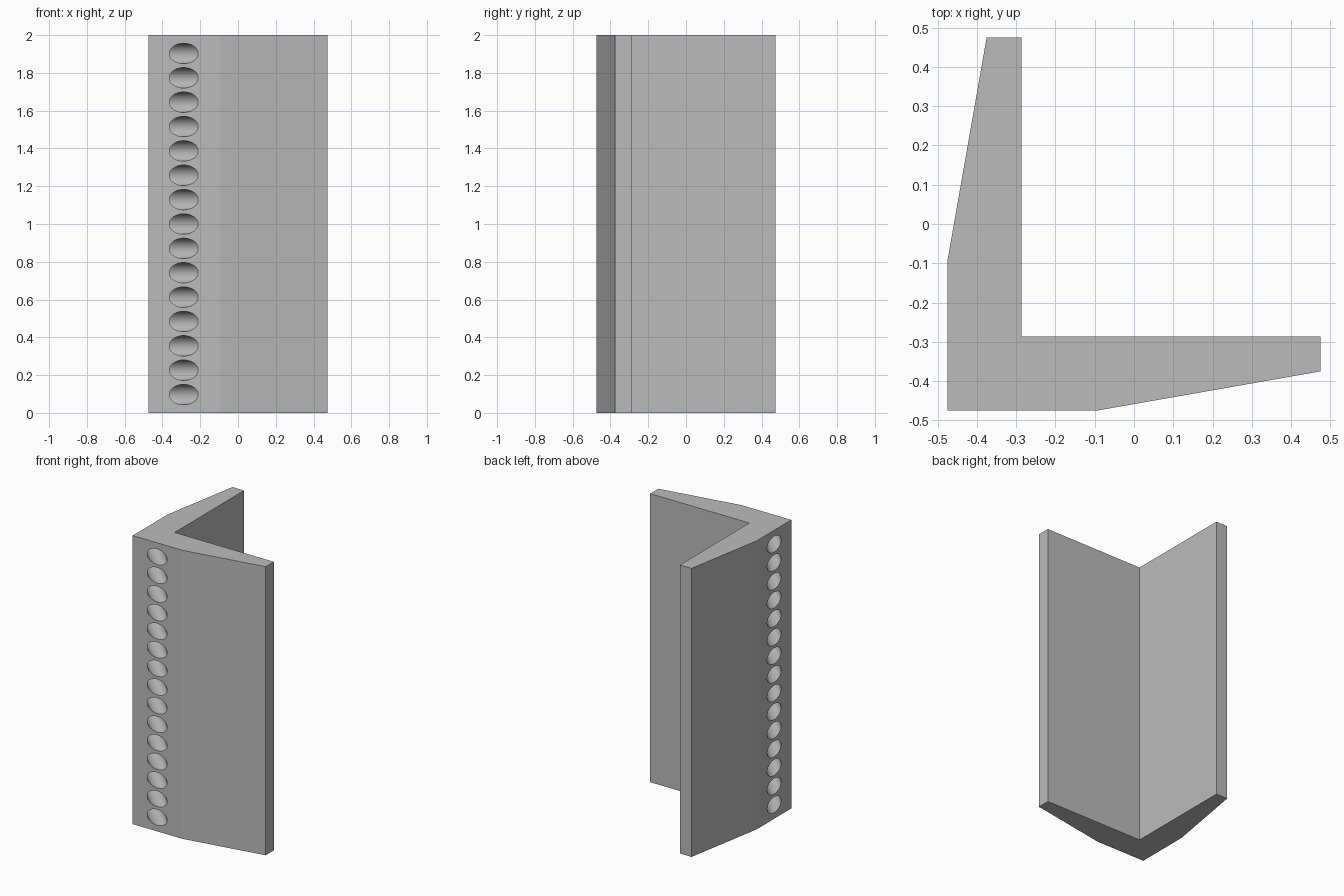
import bpy, bmesh, math
from mathutils import Matrix, Vector

if "Cube" in bpy.data.objects:
    bpy.data.objects.remove(bpy.data.objects["Cube"])

HEIGHT = 2.0
HOLES = 15
PITCH = 0.129
RADIUS = 0.054

steel = bpy.data.materials.new("steel_grey")
steel.diffuse_color = (0.5, 0.5, 0.5, 1)
steel.use_nodes = True
steel.node_tree.nodes["Principled BSDF"].inputs["Base Color"].default_value = steel.diffuse_color


def make_object(name, bm):
    bmesh.ops.recalc_face_normals(bm, faces=bm.faces)
    mesh = bpy.data.meshes.new(name)
    bm.to_mesh(mesh)
    bm.free()
    mesh.materials.append(steel)
    obj = bpy.data.objects.new(name, mesh)
    bpy.context.collection.objects.link(obj)
    return obj


# Tapered L-shaped profile: one leg, mirrored across the diagonal
leg = [(-0.475, -0.475), (-0.095, -0.475), (0.475, -0.375),
       (0.475, -0.286), (-0.286, -0.286)]
profile = leg + [(y, x) for x, y in leg[3:0:-1]]
bm = bmesh.new()
face = bm.faces.new([bm.verts.new((x, y, 0)) for x, y in profile])
result = bmesh.ops.extrude_face_region(bm, geom=[face])
top = [v for v in result["geom"] if isinstance(v, bmesh.types.BMVert)]
bmesh.ops.translate(bm, verts=top, vec=(0, 0, HEIGHT))
angle_bar = make_object("angle_bar", bm)

# Diagonal drill cylinders running through the outer corner
bm = bmesh.new()
axis = Vector((1, -1, 0)).to_track_quat('Z', 'Y').to_matrix().to_4x4()
for i in range(HOLES):
    z = HEIGHT / 2 + (i - (HOLES - 1) / 2) * PITCH
    bmesh.ops.create_cone(bm, cap_ends=True, segments=48, radius1=RADIUS,
                          radius2=RADIUS, depth=0.8,
                          matrix=Matrix.Translation((-0.381, -0.381, z)) @ axis)
drill = make_object("hole_cutter", bm)

# Cut the row of holes, then remove the cutter
cut = angle_bar.modifiers.new("holes", 'BOOLEAN')
cut.operation = 'DIFFERENCE'
cut.solver = 'EXACT'
cut.object = drill
bpy.context.view_layer.objects.active = angle_bar
angle_bar.select_set(True)
bpy.ops.object.modifier_apply(modifier=cut.name)
bpy.data.objects.remove(drill)

# Smooth hole walls, crisp bar edges
bpy.ops.object.shade_smooth_by_angle(angle=math.radians(9))
